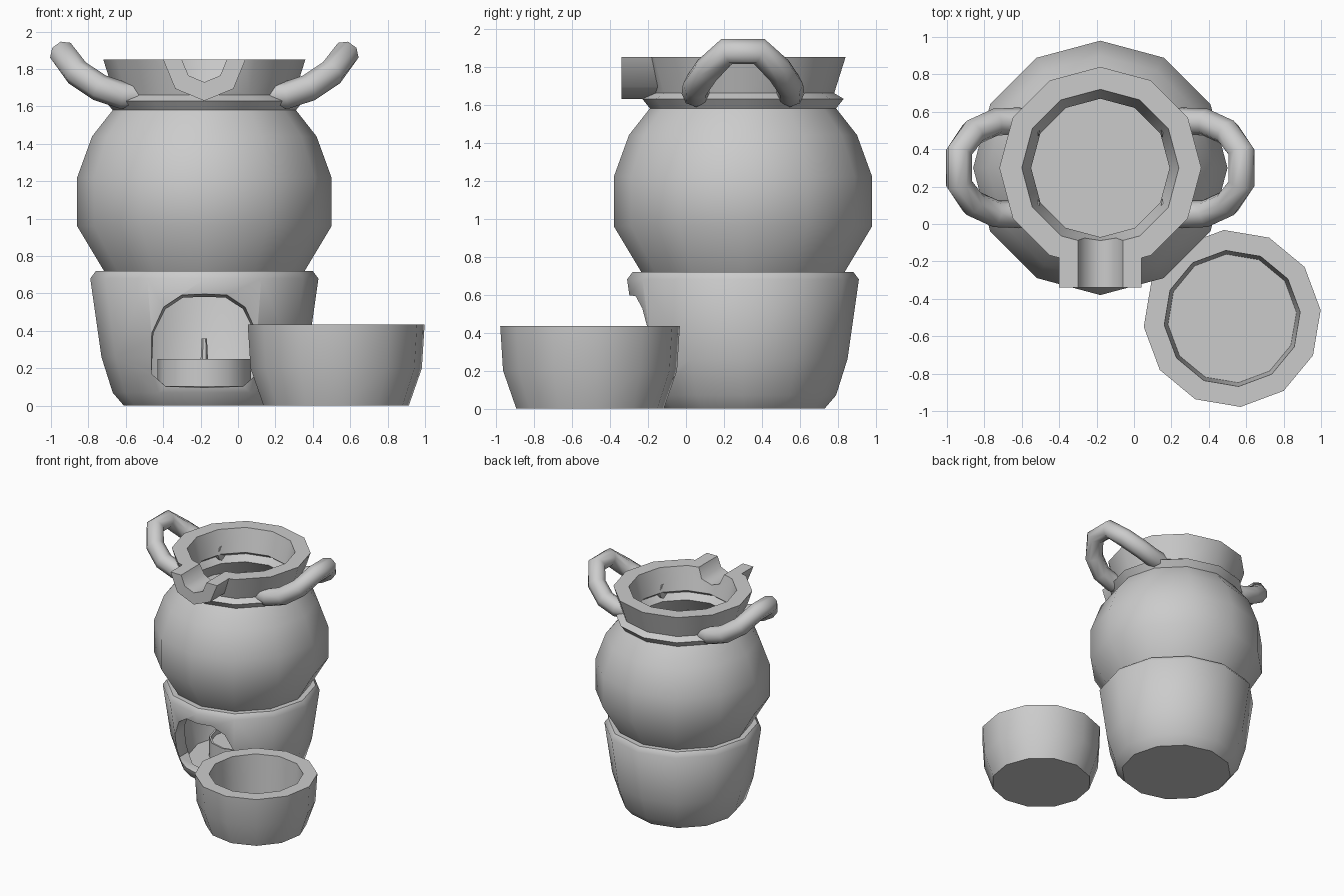
import bpy, bmesh, math
from mathutils import Vector

if "Cube" in bpy.data.objects:
    bpy.data.objects.remove(bpy.data.objects["Cube"])

CX, CY = -0.18, 0.30   # axis of the pot and warmer


def make(name, rings, smooth=50):
    """Skin a list of equal-length rings and cap both ends."""
    bm = bmesh.new()
    loops = [[bm.verts.new(p) for p in ring] for ring in rings]
    n = len(loops[0])
    for a, b in zip(loops, loops[1:]):
        for i in range(n):
            j = (i + 1) % n
            bm.faces.new((a[i], a[j], b[j], b[i]))
    bm.faces.new(loops[0][::-1])
    bm.faces.new(loops[-1])
    bmesh.ops.recalc_face_normals(bm, faces=bm.faces)
    me = bpy.data.meshes.new(name)
    bm.to_mesh(me)
    bm.free()
    ob = bpy.data.objects.new(name, me)
    bpy.context.collection.objects.link(ob)
    shade(ob, smooth)
    return ob


def select(ob):
    bpy.ops.object.select_all(action='DESELECT')
    ob.select_set(True)
    bpy.context.view_layer.objects.active = ob


def shade(ob, angle=50):
    select(ob)
    bpy.ops.object.shade_smooth_by_angle(angle=math.radians(angle))


def lathe(name, profile, cx=CX, cy=CY, n=12, turn=0.0):
    return make(name, [[(cx + r * math.cos(turn + math.tau * i / n),
                         cy + r * math.sin(turn + math.tau * i / n), z)
                        for i in range(n)] for r, z in profile])


def boolean(ob, tool, op):
    m = ob.modifiers.new(op, 'BOOLEAN')
    m.operation, m.object, m.solver = op, tool, 'EXACT'
    select(ob)
    bpy.ops.object.modifier_apply(modifier=m.name)
    bpy.data.objects.remove(tool)
    shade(ob)


# Pot: outside, flared rim, inside down to the filled level
pot = lathe("pot", [(.50, .66), (.53, .71), (.68, .96), (.68, 1.22), (.60, 1.44),
                    (.49, 1.58), (.53, 1.63), (.48, 1.66), (.54, 1.85),
                    (.42, 1.85), (.37, 1.66), (.41, 1.63), (.37, 1.58), (.48, 1.44)])

# Spout: half octagon joined to the rim, then an octagonal channel cut through
half = [(CX + .22 * math.cos(a), 1.85 + .22 * math.sin(a))
        for a in (math.pi * (1 + i / 4) for i in range(5))]
spout = make("spout", [[(x, y, z) for x, z in half] for y in (-.34, -.14)])
boolean(pot, spout, 'UNION')
octagon = [(CX + .12 * math.cos(i * math.pi / 4), 1.85 + .12 * math.sin(i * math.pi / 4))
           for i in range(8)]
channel = make("channel_cutter", [[(x, y, z) for x, z in octagon] for y in (-.45, .05)])
boolean(pot, channel, 'DIFFERENCE')

# Warmer base with an arched window
base = lathe("warmer_base", [(.43, 0), (.49, .07), (.55, .26), (.61, .68), (.58, .72),
                             (.51, .72), (.50, .62), (.46, .26), (.41, .085)])
side = [(.22, .09), (.30, .16), (.29, .39), (.22, .53), (.12, .59)]
arch = side + [(-x, z) for x, z in reversed(side)]
window = make("window_cutter", [[(CX + x * s, y, .33 + (z - .33) * s) for x, z in arch]
                                for y, s in ((-.40, 1.08), (-.14, .94), (.10, .94))])
boolean(base, window, 'DIFFERENCE')

# Tea light
lathe("candle", [(.25, .08), (.25, .25), (.235, .25), (.235, .21)])
lathe("candle_wick", [(.022, .20), (.014, .36)], n=6)

# Handles: swept octagonal loops, mirrored about the pot axis
half_path = [(-.32, .23, 1.66), (-.44, .25, 1.66), (-.56, .245, 1.70),
             (-.68, .19, 1.78), (-.755, .085, 1.88)]
path = half_path + [(x, -y, z) for x, y, z in reversed(half_path)]
for name, sx in (("left_handle", 1), ("right_handle", -1)):
    pts = [Vector((x * sx, y, z)) for x, y, z in path]
    rings = []
    for i, p in enumerate(pts):
        t = (pts[min(i + 1, len(pts) - 1)] - pts[max(i - 1, 0)]).normalized()
        # reference direction across the tilted plane of the loop
        u = Vector((.5 * sx, 0, .87))
        u = (u - t * u.dot(t)).normalized()
        v = t.cross(u)
        rings.append([Vector((CX, CY, 0)) + p + .073 * (u * math.cos(a) + v * math.sin(a))
                      for a in (math.pi * k / 4 for k in range(8))])
    make(name, rings, 60)

# Separate bowl
lathe("bowl", [(.39, 0), (.46, .20), (.475, .435), (.365, .435), (.345, .09)],
      cx=.525, cy=-.505, turn=math.radians(5.4))
